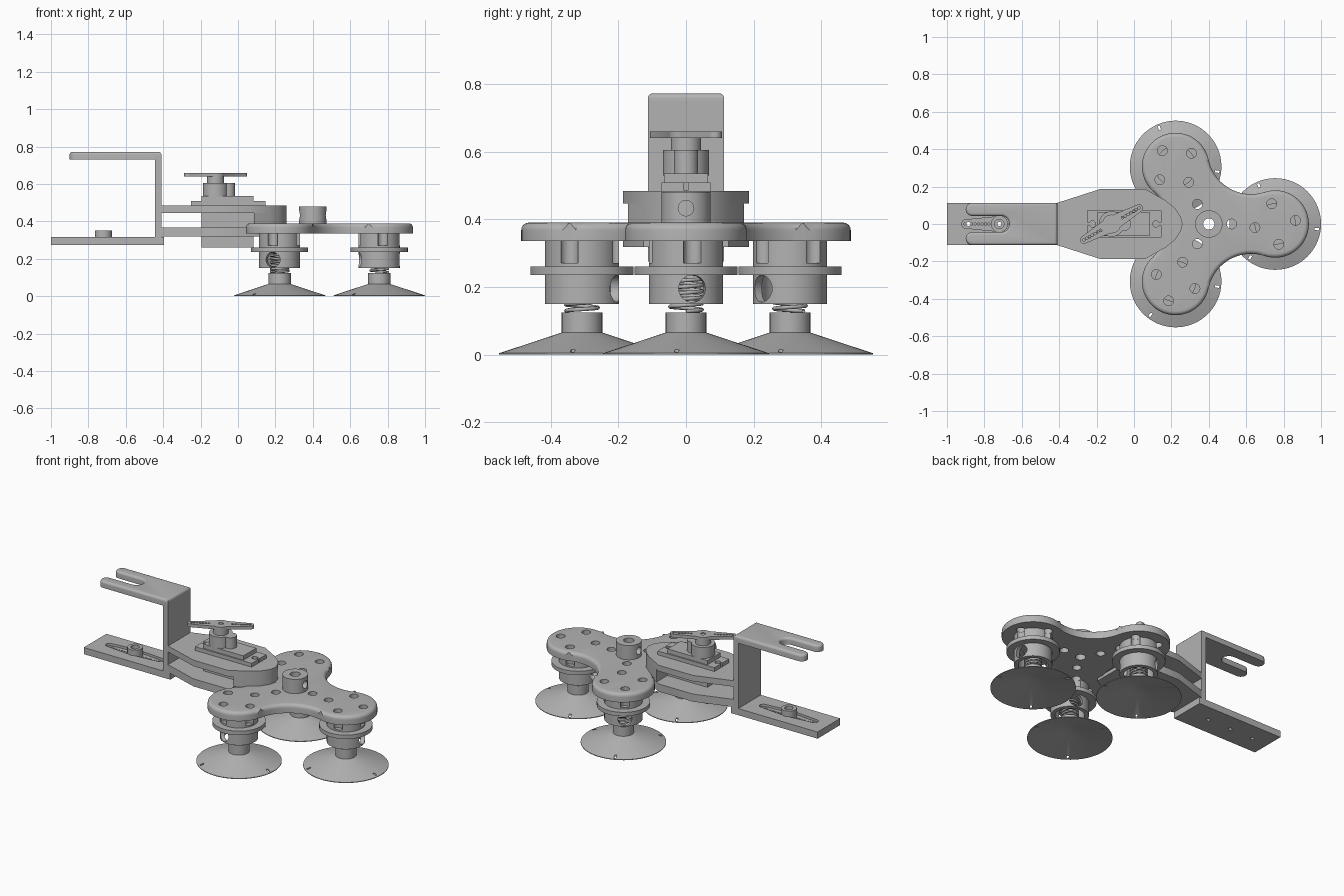
import bpy, bmesh
from math import sin, cos, pi, radians, atan2
from mathutils import Matrix, Vector

cube = bpy.data.objects.get("Cube")
if cube:
    bpy.data.objects.remove(cube)

GREY = (0.45, 0.45, 0.45, 1)
mat = bpy.data.materials.new("plain grey")
mat.use_nodes = True
mat.diffuse_color = GREY
mat.node_tree.nodes["Principled BSDF"].inputs["Base Color"].default_value = GREY

HUB_X, ARM = 0.4, 0.355       # hub position and hub-to-lobe distance
MOVE = Matrix.Translation


def finish(name, bm):
    bmesh.ops.remove_doubles(bm, verts=bm.verts, dist=1e-5)
    bmesh.ops.recalc_face_normals(bm, faces=bm.faces)
    me = bpy.data.meshes.new(name)
    bm.to_mesh(me)
    bm.free()
    me.materials.append(mat)
    me.shade_smooth()
    me.set_sharp_from_angle(angle=radians(32))
    ob = bpy.data.objects.new(name, me)
    bpy.context.collection.objects.link(ob)
    return ob


def add_cyl(bm, r, a, b, n=32):
    """Cylinder between two points."""
    a, b = Vector(a), Vector(b)
    rot = (b - a).to_track_quat('Z', 'Y').to_matrix().to_4x4()
    bmesh.ops.create_cone(bm, cap_ends=True, segments=n, radius1=r, radius2=r,
                          depth=(b - a).length, matrix=MOVE((a + b) / 2) @ rot)


def add_box(bm, x0, x1, y0, y1, z0, z1, frame=Matrix()):
    size = Matrix.Diagonal((x1 - x0, y1 - y0, z1 - z0, 1))
    mid = MOVE(((x0 + x1) / 2, (y0 + y1) / 2, (z0 + z1) / 2))
    bmesh.ops.create_cube(bm, size=1, matrix=frame @ mid @ size)


def add_prism(bm, pts, z0, z1, bevel=0):
    """Flat outline raised from z0 to z1, with an optional rounded top rim."""
    face = bm.faces.new([bm.verts.new((x, y, z0)) for x, y in pts])
    ext = bmesh.ops.extrude_face_region(bm, geom=[face], use_keep_orig=True)
    top = [v for v in ext["geom"] if isinstance(v, bmesh.types.BMVert)]
    for v in top:
        v.co.z = z1
    if bevel:
        rim = [e for e in bm.edges if all(v in top for v in e.verts)]
        bmesh.ops.bevel(bm, geom=rim, offset=bevel, segments=5, profile=0.5, affect='EDGES')


def cylinder(name, r, a, b, n=32):
    bm = bmesh.new()
    add_cyl(bm, r, a, b, n)
    return finish(name, bm)


def box(name, *dims):
    bm = bmesh.new()
    add_box(bm, *dims)
    return finish(name, bm)


def prism(name, pts, z0, z1, bevel=0):
    bm = bmesh.new()
    add_prism(bm, pts, z0, z1, bevel)
    return finish(name, bm)


def lathe(name, profile, n=64):
    bm = bmesh.new()
    vs = [bm.verts.new((r, 0, z)) for r, z in profile]
    es = [bm.edges.new(p) for p in zip(vs, vs[1:])]
    bmesh.ops.spin(bm, geom=vs + es, cent=(0, 0, 0), axis=(0, 0, 1), angle=2 * pi, steps=n)
    return finish(name, bm)


def cut(ob, bm):
    """Subtract the shapes in bm from ob and keep the result."""
    tool = finish("cutter", bm)
    tool.hide_render = True
    mod = ob.modifiers.new("cut", 'BOOLEAN')
    mod.operation, mod.object, mod.solver = 'DIFFERENCE', tool, 'EXACT'
    mod.use_self = True
    dg = bpy.context.evaluated_depsgraph_get()
    me = bpy.data.meshes.new_from_object(ob.evaluated_get(dg))
    ob.modifiers.clear()
    ob.data = me
    me.shade_smooth()
    me.set_sharp_from_angle(angle=radians(32))
    bpy.data.objects.remove(tool)


def polar(r, deg):
    return Vector((r * cos(radians(deg)), r * sin(radians(deg)), 0))


def arc(c, r, a0, a1, n):
    return [(c[0] + r * cos(a0 + (a1 - a0) * i / n), c[1] + r * sin(a0 + (a1 - a0) * i / n))
            for i in range(n + 1)]


LOBES = [MOVE((HUB_X, 0, 0)) @ Matrix.Rotation(radians(a), 4, 'Z') @ MOVE((ARM, 0, 0))
         for a in (0, 120, 240)]

# Three-lobed plate: lobe arcs joined by tangent hollows
LOBE_R, FIL_R, FIL_D = 0.18, 0.232, 0.452
outline = []
for k in range(3):
    t = radians(120 * k)
    lobe = Vector((HUB_X + ARM * cos(t), ARM * sin(t)))
    hollow = Vector((HUB_X + FIL_D * cos(t + pi / 3), FIL_D * sin(t + pi / 3)))
    d = hollow - lobe
    w = (atan2(d.y, d.x) - t) % (2 * pi)
    outline += arc(lobe, LOBE_R, t - w, t + w, 32)
    a0 = t + w + pi
    half = (t + pi / 3 + pi - a0)
    outline += arc(hollow, FIL_R, a0, a0 + 2 * half, 20)[1:-1]
plate = prism("lobed_plate", outline, 0.335, 0.39, 0.022)
holes = bmesh.new()
add_cyl(holes, 0.03, (HUB_X, 0, 0.3), (HUB_X, 0, 0.45))
for k, frame in enumerate(LOBES):
    spots = [frame @ polar(0.11, 10 + 90 * j) for j in range(4)]
    spots.append(Vector((HUB_X, 0, 0)) + polar(0.122, 120 * k))
    for p in spots:
        add_cyl(holes, 0.026, (p.x, p.y, 0.3), (p.x, p.y, 0.45), 24)
cut(plate, holes)

# Hose hub in the middle, drilled down and across
hub = cylinder("hub", 0.073, (HUB_X, 0, 0.388), (HUB_X, 0, 0.48), 48)
tool = bmesh.new()
add_cyl(tool, 0.03, (HUB_X, 0, 0.3), (HUB_X, 0, 0.6))
cut(hub, tool)
tool = bmesh.new()
add_cyl(tool, 0.023, (HUB_X - 0.2, 0, 0.433), (HUB_X + 0.2, 0, 0.433))
cut(hub, tool)

# Spring holder with screw grooves above and a window through the sleeve
holder = lathe("spring_holder", [(0, 0.238), (0.085, 0.238), (0.085, 0.15), (0.11, 0.15), (0.11, 0.235),
                                 (0.153, 0.235), (0.153, 0.26), (0.11, 0.26), (0.11, 0.337), (0, 0.337)])
tool = bmesh.new()
for j in range(4):
    p = polar(0.11, 10 + 90 * j)
    add_cyl(tool, 0.027, p + Vector((0, 0, 0.27)), p + Vector((0, 0, 0.4)), 24)
add_cyl(tool, 0.04, polar(0.2, 10) + Vector((0, 0, 0.195)), polar(0.2, 190) + Vector((0, 0, 0.195)))
cut(holder, tool)

# Suction cup: thin cone with a neck and three notches near the rim
cup = lathe("suction_cup", [(0, 0.055), (0.05, 0.055), (0.235, 0), (0.245, 0), (0.245, 0.004),
                            (0.06, 0.065), (0.06, 0.125), (0, 0.125)])
tool = bmesh.new()
for a in (-7, -127, 113):
    add_box(tool, 0.212, 0.235, -0.006, 0.006, -0.02, 0.05, Matrix.Rotation(radians(a), 4, 'Z'))
cut(cup, tool)

# Coil spring
curve = bpy.data.curves.new("spring", 'CURVE')
curve.dimensions, curve.bevel_depth, curve.bevel_resolution = '3D', 0.006, 2
TURNS, STEP = 6, 24
path = curve.splines.new('POLY')
path.points.add(TURNS * STEP)
for i, p in enumerate(path.points):
    a = 2 * pi * i / STEP
    p.co = (0.047 * cos(a), 0.047 * sin(a), 0.128 + 0.11 * i / (TURNS * STEP), 1)
curve.materials.append(mat)
spring = bpy.data.objects.new("spring", curve)
bpy.context.collection.objects.link(spring)

# Repeat the foot parts under each lobe
for part in (holder, cup, spring):
    for frame in LOBES[1:]:
        twin = part.copy()
        bpy.context.collection.objects.link(twin)
        twin.matrix_world = frame
    part.matrix_world = LOBES[0]

# Wrist arm: two tapered layers joined by a rounded nose
side = [(-0.42, 0.11), (-0.18, 0.187), (0.06, 0.187), (0.17, 0.125), (0.22, 0.085), (0.25, 0.04)]
wrist = side + [(0.26, 0)] + [(x, -y) for x, y in reversed(side)]
nose_side = [(0.085, 0.172)] + side[3:]
nose = nose_side + [(0.26, 0)] + [(x, -y) for x, y in reversed(nose_side)]
prism("upper_wrist_layer", wrist, 0.446, 0.484)
prism("lower_wrist_layer", wrist[:4] + wrist[-4:], 0.318, 0.366)
prism("wrist_nose", nose, 0.34, 0.446)

# Fork bracket: wall, slotted top plate and long bottom plate
box("bracket_wall", -0.445, -0.41, -0.113, 0.113, 0.28, 0.75)
fork = [(-0.41, -0.113), (-0.41, 0.113)]
fork += arc((-0.865, 0.078), 0.035, pi / 2, 3 * pi / 2, 10)
fork += [(x, y) for x, y in arc((-0.71, 0), 0.043, pi / 2, -pi / 2, 14)]
fork += arc((-0.865, -0.078), 0.035, pi / 2, 3 * pi / 2, 10)
prism("fork_plate", fork, 0.73, 0.772, 0.015)
base = box("base_plate", -1, -0.395, -0.113, 0.113, 0.275, 0.317)
tool = bmesh.new()
PIVOT = -0.72
slot = arc((PIVOT + 0.18, 0), 0.022, -pi / 2, pi / 2, 10) + [(PIVOT, 0.04)]
slot += arc((PIVOT - 0.18, 0), 0.022, pi / 2, 3 * pi / 2, 10) + [(PIVOT, -0.04)]
add_prism(tool, slot, 0.302, 0.33)
cut(base, tool)
tool = bmesh.new()
for dx in (-0.165, 0, 0.165):
    add_cyl(tool, 0.011, (PIVOT + dx, 0, 0.2), (PIVOT + dx, 0, 0.4), 16)
for i in range(3, 11):
    if i != 9:
        for s in (-1, 1):
            add_cyl(tool, 0.006, (PIVOT + s * i * 0.0185, 0, 0.292), (PIVOT + s * i * 0.0185, 0, 0.4), 10)
cut(base, tool)
boss = cylinder("pivot_boss", 0.045, (PIVOT, 0, 0.3), (PIVOT, 0, 0.352))
tool = bmesh.new()
add_cyl(tool, 0.025, (PIVOT, 0, 0.2), (PIVOT, 0, 0.4), 24)
cut(boss, tool)

# Servo motor: case, mounting ears, gear towers
box("servo_case", -0.195, 0.083, -0.065, 0.065, 0.26, 0.535)
ears = box("servo_ears", -0.25, 0.147, -0.073, 0.073, 0.484, 0.508)
tool = bmesh.new()
for x, edge in ((-0.222, -0.27), (0.117, 0.17)):
    add_cyl(tool, 0.017, (x, 0, 0.486), (x, 0, 0.6), 20)
    add_box(tool, min(x, edge), max(x, edge), -0.007, 0.007, 0.4861, 0.599)
cut(ears, tool)
AXIS = -0.12
cylinder("gear_tower", 0.068, (AXIS, 0, 0.53), (AXIS, 0, 0.605), 40)
cylinder("small_gear_tower", 0.036, (-0.052, 0, 0.53), (-0.052, 0, 0.605))
cylinder("horn_hub", 0.045, (AXIS, 0, 0.6), (AXIS, 0, 0.655))

# Two-armed servo horn with a row of small holes
bar = arc((0.17, 0), 0.021, -pi / 2, pi / 2, 10) + arc((0, 0), 0.05, radians(50), radians(130), 8)
bar += arc((-0.17, 0), 0.021, pi / 2, 3 * pi / 2, 10) + arc((0, 0), 0.05, radians(230), radians(310), 8)
horn = prism("servo_horn", bar, 0.64, 0.66)
tool = bmesh.new()
for i in range(4, 11):
    for s in (-1, 1):
        add_cyl(tool, 0.007, (s * i * 0.017, 0, 0.6), (s * i * 0.017, 0, 0.7), 10)
add_cyl(tool, 0.015, (0, 0, 0.656), (0, 0, 0.7), 20)
cut(horn, tool)
horn.matrix_world = MOVE((AXIS, 0, 0)) @ Matrix.Rotation(radians(30), 4, 'Z')
